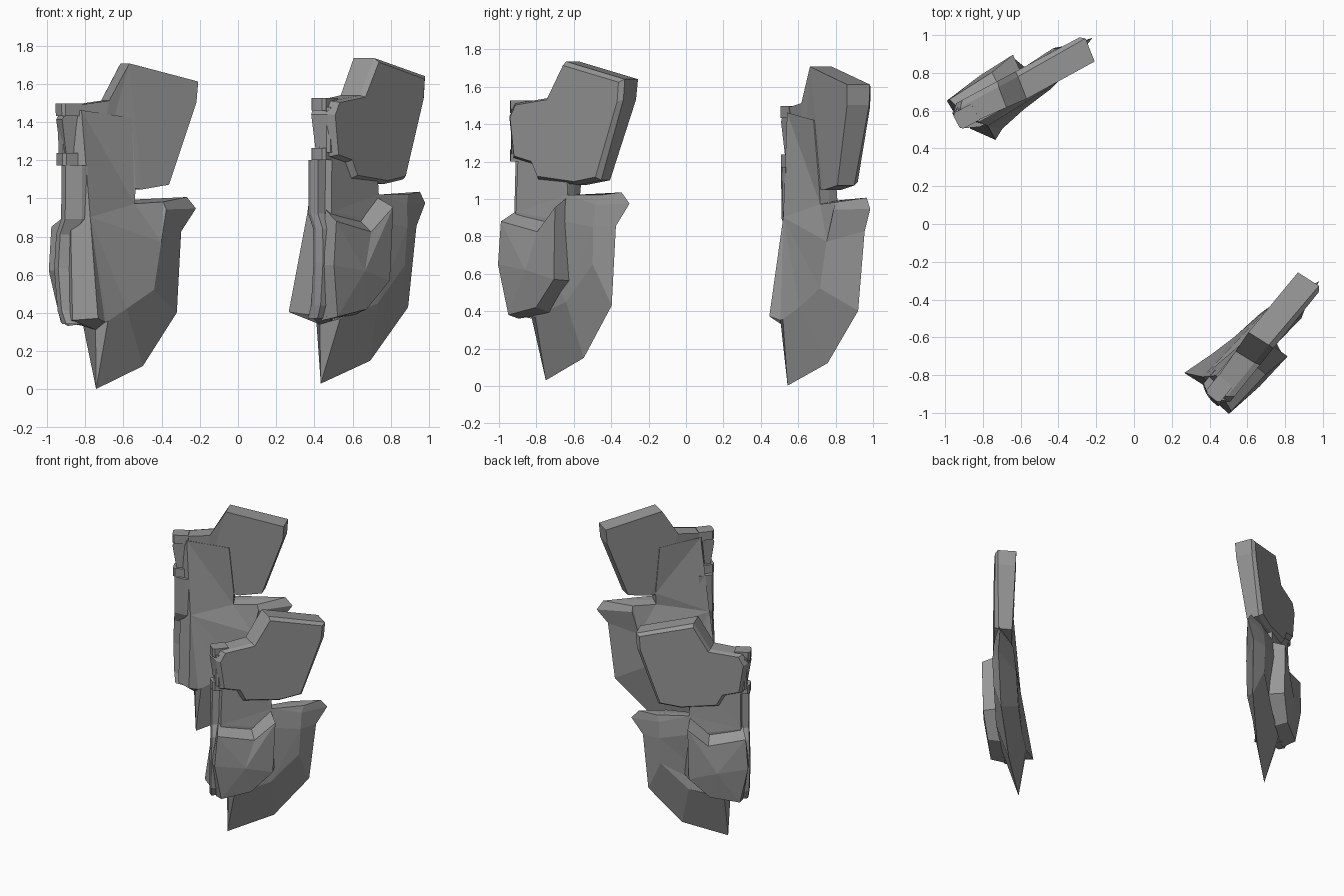
import bpy, bmesh

if "Cube" in bpy.data.objects:
    bpy.data.objects.remove(bpy.data.objects["Cube"])

grey = bpy.data.materials.new("plain_grey")
grey.diffuse_color = (0.31, 0.31, 0.31, 1)
grey.use_nodes = True
grey.node_tree.nodes["Principled BSDF"].inputs["Base Color"].default_value = grey.diffuse_color


# Placement: u runs along the plate, n points outward, z is up
def place_right(u, n, z):
    return (0.63 * u + 0.78 * n, 0.78 * u - 0.63 * n, z)


def place_left(u, n, z):
    u, n = u - 0.09 - 0.02 * z, n + 0.025
    return (0.88 * u - 0.47 * n, 0.47 * u + 0.88 * n, max(0, z - 0.028))


SIDES = {"right": place_right, "left": place_left}


def loft(name, get_rings, peak=None, caps=None):
    """Skin a stack of rings; caps lists the end faces, or the last cap rises to a peak."""
    for side, place in SIDES.items():
        rings = get_rings(side) if callable(get_rings) else get_rings
        bm = bmesh.new()
        vs = [[bm.verts.new(place(*p)) for p in r] for r in rings]
        k = len(rings[0])
        for a, b in zip(vs, vs[1:]):
            for i in range(k):
                j = (i + 1) % k
                bm.faces.new((a[i], a[j], b[j], b[i]))
        for cap in caps or [range(k)]:
            bm.faces.new([vs[0][i] for i in cap][::-1])
            if not peak:
                bm.faces.new([vs[-1][i] for i in cap])
        if peak:
            c = bm.verts.new(place(*peak))
            for i in range(k):
                bm.faces.new((vs[-1][i], vs[-1][(i + 1) % k], c))
        bmesh.ops.triangulate(bm, faces=[f for f in bm.faces if len(f.verts) > 4])
        bmesh.ops.recalc_face_normals(bm, faces=bm.faces[:])
        me = bpy.data.meshes.new(name)
        bm.to_mesh(me)
        bm.free()
        me.materials.append(grey)
        bpy.context.collection.objects.link(bpy.data.objects.new(f"{side}_{name}", me))


# Main body: each row is edge, inner and outer point
body = [
    ((-.39, .89, 1.48), (-.35, .84, 1.49), (-.38, .94, 1.45)),
    ((-.41, .87, .93), (-.33, .80, .93), (-.40, .95, .93)),
    ((-.43, .83, .39), (-.34, .715, .40), (-.42, .94, .38)),
    ((-.31, .80, .34), (-.28, .75, .38), (-.33, .90, .36)),
    ((-.31, .806, .03), (-.26, .755, .385), (-.29, .92, .37)),
    ((.01, .88, .15), (-.13, .787, .45), (-.04, .97, .45)),
    ((.25, .94, .43), (.05, .815, .55), (.16, .99, .65)),
    ((.295, .96, .855), (.106, .83, .80), (.17, 1.0, .85)),
    ((.38, .95, .975), (.15, .85, .97), (.18, .99, .97)),
    ((.33, .955, 1.035), (.14, .865, 1.01), (.20, .98, 1.02)),
    ((-.03, .92, 1.01), (-.03, .865, 1.0), (-.03, .97, 1.02)),
    ((-.02, .91, 1.10), (-.025, .858, 1.09), (-.03, .95, 1.10)),
    ((-.02, .90, 1.45), (-.05, .84, 1.45), (-.05, .95, 1.45)),
]


def body_rings(side):
    inner = [r[1] for r in body]
    if side == "right":  # this plate has the wider front wall
        inner[1], inner[2] = (-.40, .79, .93), (-.445, .70, .405)
    return [inner, [r[0] for r in body], [r[2] for r in body]]


loft("body_plate", body_rings,
     caps=[(0, 1, 10, 11, 12), (1, 7, 8, 9, 10), (1, 2, 3, 4, 5, 6, 7)])

# Upper panel: inner face, rim and inset outer face
outline = [(-.40, 1.51), (-.17, 1.54), (-.05, 1.735), (.36, 1.64), (.35, 1.53),
           (.19, 1.10), (.03, 1.075), (-.24, 1.105), (-.285, 1.19),
           (-.41, 1.22), (-.44, 1.44)]
cu, cz = -0.03, 1.38


def inner_n(u, z):
    return 0.862 - 0.05 * (z - 1.08) + (0.015 if u < -0.2 else 0)


loft("upper_panel", [
    [(u - .015, inner_n(u, z), z) for u, z in outline],
    [(u, .955 + .01 * (u > .3), z) for u, z in outline],
    [(cu + (u - cu) * .93, .985, cz + (z - cz) * .94) for u, z in outline],
])

# Raised lower guard on the outer face
loft("lower_guard", [
    [(-.41, .92, .94), (-.18, .94, .90), (-.04, .965, 1.005), (.0, .94, .56),
     (-.17, .92, .39), (-.42, .90, .36), (-.46, .92, .65)],
    [(-.445, 1.02, .88), (-.18, 1.04, .825), (-.034, 1.07, .955), (-.05, 1.06, .57),
     (-.2, 1.025, .42), (-.41, 1.0, .38), (-.465, 1.02, .65)],
], peak=(-.25, 1.055, .62))

# Edge rail: section following the front edge
rail = [(-.40, .865, 1.20), (-.405, .87, .92), (-.415, .91, .84), (-.425, .92, .66),
        (-.42, .90, .44), (-.41, .87, .37)]


def rail_rings(side):
    w = -.025 if side == "right" else .035
    return [[(u + .07, n - .05, z), (u + w, n - .05, z), (u - .045, n - .015, z),
             (u - .045, n + .03, z), (u + .05, n + .055, z)] for u, n, z in rail]


loft("edge_rail", rail_rings)


# Hooks and the bridge between them
def box(name, u0, u1, n0, n1, z0, z1, c=.015):
    ring = [(u0 + c, n0), (u1, n0), (u1, n1), (u0 + c, n1), (u0, n1 - c), (u0, n0 + c)]
    loft(name, [[(u, n, z) for u, n in ring] for z in (z0, z1)])


box("top_hook", -.455, -.34, .848, .945, 1.46, 1.525)
box("bottom_hook", -.455, -.34, .848, .945, 1.20, 1.265)
box("hook_bridge", -.435, -.34, .88, .96, 1.24, 1.48)
